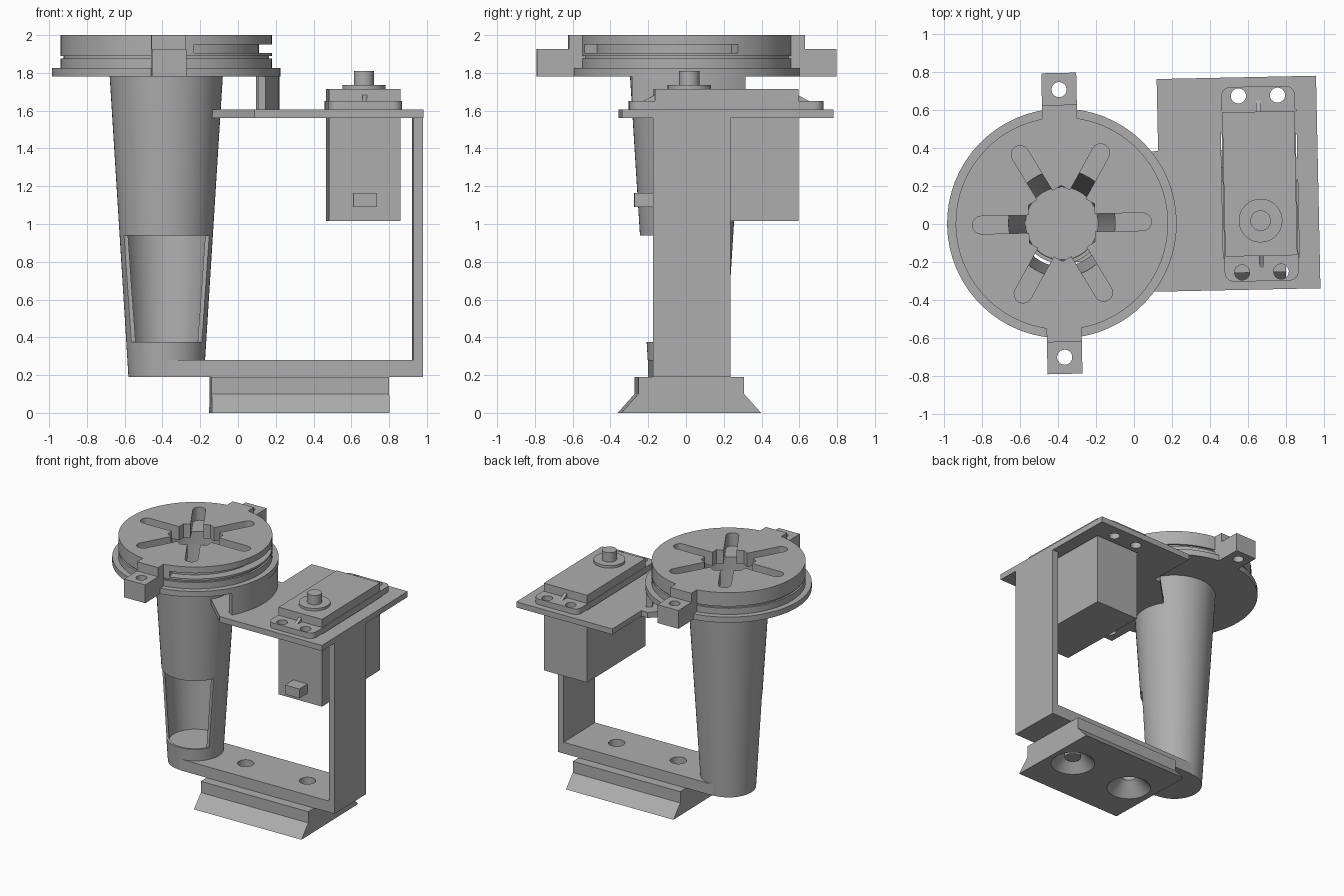
import bpy, bmesh, math
from mathutils import Matrix, Vector

if "Cube" in bpy.data.objects:
    bpy.data.objects.remove(bpy.data.objects["Cube"])

grey = bpy.data.materials.new("light_grey_plastic")
GREY = (0.42, 0.42, 0.42, 1)
grey.use_nodes = True
grey.diffuse_color = GREY
grey.node_tree.nodes["Principled BSDF"].inputs["Base Color"].default_value = GREY
parts = []


def add(name, bm):
    bmesh.ops.recalc_face_normals(bm, faces=bm.faces)
    mesh = bpy.data.meshes.new(name)
    bm.to_mesh(mesh)
    bm.free()
    mesh.materials.append(grey)
    ob = bpy.data.objects.new(name, mesh)
    bpy.context.scene.collection.objects.link(ob)
    parts.append(ob)
    return ob


def prism(name, outline, z0, z1):
    bm = bmesh.new()
    face = bm.faces.new([bm.verts.new((x, y, z0)) for x, y in outline])
    ext = bmesh.ops.extrude_face_region(bm, geom=[face])["geom"]
    verts = [v for v in ext if isinstance(v, bmesh.types.BMVert)]
    bmesh.ops.translate(bm, verts=verts, vec=(0, 0, z1 - z0))
    return add(name, bm)


def box(name, x0, x1, y0, y1, z0, z1):
    return prism(name, [(x0, y0), (x1, y0), (x1, y1), (x0, y1)], z0, z1)


def arc(r, a0, a1, n=16, cx=0, cy=0):
    angles = [math.radians(a0 + (a1 - a0) * i / n) for i in range(n + 1)]
    return [(cx + r * math.cos(a), cy + r * math.sin(a)) for a in angles]


def disc(name, r, z0, z1, x=0, y=0, n=64):
    return prism(name, arc(r, 0, 360, n, x, y)[:-1], z0, z1)


def cone(name, r0, r1, z0, z1, x=0, y=0, n=64):
    bm = bmesh.new()
    place = Matrix.Translation((x, y, (z0 + z1) / 2))
    bmesh.ops.create_cone(bm, cap_ends=True, segments=n, radius1=r0, radius2=r1,
                          depth=z1 - z0, matrix=place)
    return add(name, bm)


def combine(ob, others, operation="DIFFERENCE"):
    for other in others:
        mod = ob.modifiers.new("combine", "BOOLEAN")
        mod.operation, mod.solver, mod.object = operation, "EXACT", other
    bpy.context.view_layer.update()
    result = ob.evaluated_get(bpy.context.evaluated_depsgraph_get())
    mesh = bpy.data.meshes.new_from_object(result)
    ob.modifiers.clear()
    ob.data = mesh
    for other in others:
        parts.remove(other)
        bpy.data.objects.remove(other)
    return ob


def rounded(x0, x1, y0, y1, r):
    corners = [(x1 - r, y1 - r), (x0 + r, y1 - r), (x0 + r, y0 + r), (x1 - r, y0 + r)]
    return [p for i, (x, y) in enumerate(corners) for p in arc(r, 90 * i, 90 * i + 90, 6, x, y)]


# Foot with flared lower half and countersunk screw holes, and the lower bar
screws = (0.44, 0.98)
bm = bmesh.new()
profile = [(-.37, 0), (.37, 0), (.28, .1), (.28, .19), (-.28, .19), (-.28, .1)]
face = bm.faces.new([bm.verts.new((.235, y, z)) for y, z in profile])
ext = bmesh.ops.extrude_face_region(bm, geom=[face])["geom"]
bmesh.ops.translate(bm, vec=(.94, 0, 0), verts=[v for v in ext if isinstance(v, bmesh.types.BMVert)])
foot = add("flared_foot", bm)
combine(foot, [cone("sink", .16, .06, -.001, .1, x) for x in screws]
        + [disc("hole", .06, .05, .3, x) for x in screws])

bar = box("lower_bar", 0, 1.355, -.205, .205, .19, .28)
combine(bar, [cone("bore", .18, .18, .1, .4)] + [disc("hole", .06, .1, .4, x) for x in screws])
box("upright_post", 1.305, 1.355, -.205, .205, .19, 1.57)

# Tapered tube with a window at the front
tube = cone("tapered_tube", .2, .3, .19, 1.79)
combine(tube, [cone("bore", .191, .281, .35, 1.8),
               box("window", -.4, .4, -.5, -.1, .375, .94)])

# Mounting plate with a tongue reaching the tube
yc, xc = .187, 1.047
holes = [(xc + sx * .103, yc + sy * .465) for sx in (-1, 1) for sy in (-1, 1)]
plate = prism("mounting_plate", [(.515, -.37), (1.355, -.37), (1.355, .75), (.515, .75),
                                 (.515, .37), (.46, .37), (.235, .15), (.235, -.15),
                                 (.46, -.37)], 1.56, 1.605)
combine(plate, [disc("hole", .04, 1.5, 1.7, x, y, 24) for x, y in holes]
        + [box("opening", xc - .2, xc + .2, yc - .39, yc + .39, 1.5, 1.7), cone("bore", .281, .281, 1.5, 1.7)])
prism("curved_support_wall", arc(.6, -30, 30) + arc(.555, 30, -30), 1.59, 1.79)

# Motor: body, ears, shaft and cable plug
box("motor_body", xc - .19, xc + .19, yc - .38, yc + .38, 1.015, 1.715)
ears = prism("motor_ears", rounded(xc - .195, xc + .195, yc - .513, yc + .513, .05), 1.605, 1.65)
combine(ears, [disc("hole", .04, 1.5, 1.7, x, y, 24) for x, y in holes])
for side in (-1, 1):
    bm = bmesh.new()
    y0, y1 = yc + side * .375, yc + side * .45
    rib = [(y0, 1.645), (y1, 1.645), (y0, 1.685)]
    a, b = ([bm.verts.new((x, y, z)) for y, z in rib] for x in (xc - .012, xc + .012))
    bm.faces.new(a)
    bm.faces.new(b)
    for i in range(3):
        j = (i + 1) % 3
        bm.faces.new((a[i], a[j], b[j], b[i]))
    add("motor_rib", bm)
disc("motor_boss", .115, 1.71, 1.735, xc, -.007, 40)
disc("motor_shaft", .054, 1.73, 1.81, xc, -.007, 32)
box("cable_plug", .985, 1.11, -.3, -.19, 1.09, 1.165)

# Base ring under the turntable
base = disc("base_flange", .605, 1.78, 1.825)
combine(base, [disc("bore", .281, 1.7, 1.9)])
ring = disc("base_ring", .56, 1.82, 1.875)
combine(ring, [disc("bore", .281, 1.7, 1.9)])
neck = disc("ring_neck", .545, 1.87, 1.895)
combine(neck, [disc("bore", .281, 1.7, 1.95)])

# Slotted top disc with a hexagonal centre and a side groove
top = disc("slotted_top_disc", .56, 1.89, 2)
cuts = [disc("hex_hole", .2, 1.8, 2.1, n=6)]
cuts[0].data.transform(Matrix.Rotation(math.radians(30), 4, "Z"))
for i in range(6):
    slot = prism("slot", [(.1, -.047), *arc(.047, -90, 90, 8, .425), (.1, .047)], 1.8, 2.1)
    slot.data.transform(Matrix.Rotation(math.radians(60 * i), 4, "Z"))
    cuts.append(slot)
cuts.append(prism("groove", arc(.7, -76, 28, 32) + arc(.49, 28, -76, 32), 1.905, 1.95))
for cut in cuts:
    combine(top, [cut])

# Opposed screw lugs
for side in (-1, 1):
    a, b = sorted((side * .53, side * .625))
    box("lug_root", -.092, .092, a, b, 1.78, 2)
    a, b = sorted((side * .6, side * .793))
    lug = box("screw_lug", -.092, .092, a, b, 1.78, 1.927)
    combine(lug, [disc("hole", .04, 1.7, 2, 0, side * .705, 24)])

# Place everything around the tube axis and smooth the curved walls
place = Matrix.Translation(Vector((-.38, .003, 0))) @ Matrix.Rotation(math.radians(1.2), 4, "Z")
bpy.ops.object.select_all(action="DESELECT")
for ob in parts:
    ob.data.transform(place)
    ob.select_set(True)
bpy.context.view_layer.objects.active = parts[0]
bpy.ops.object.shade_smooth_by_angle(angle=math.radians(25))
